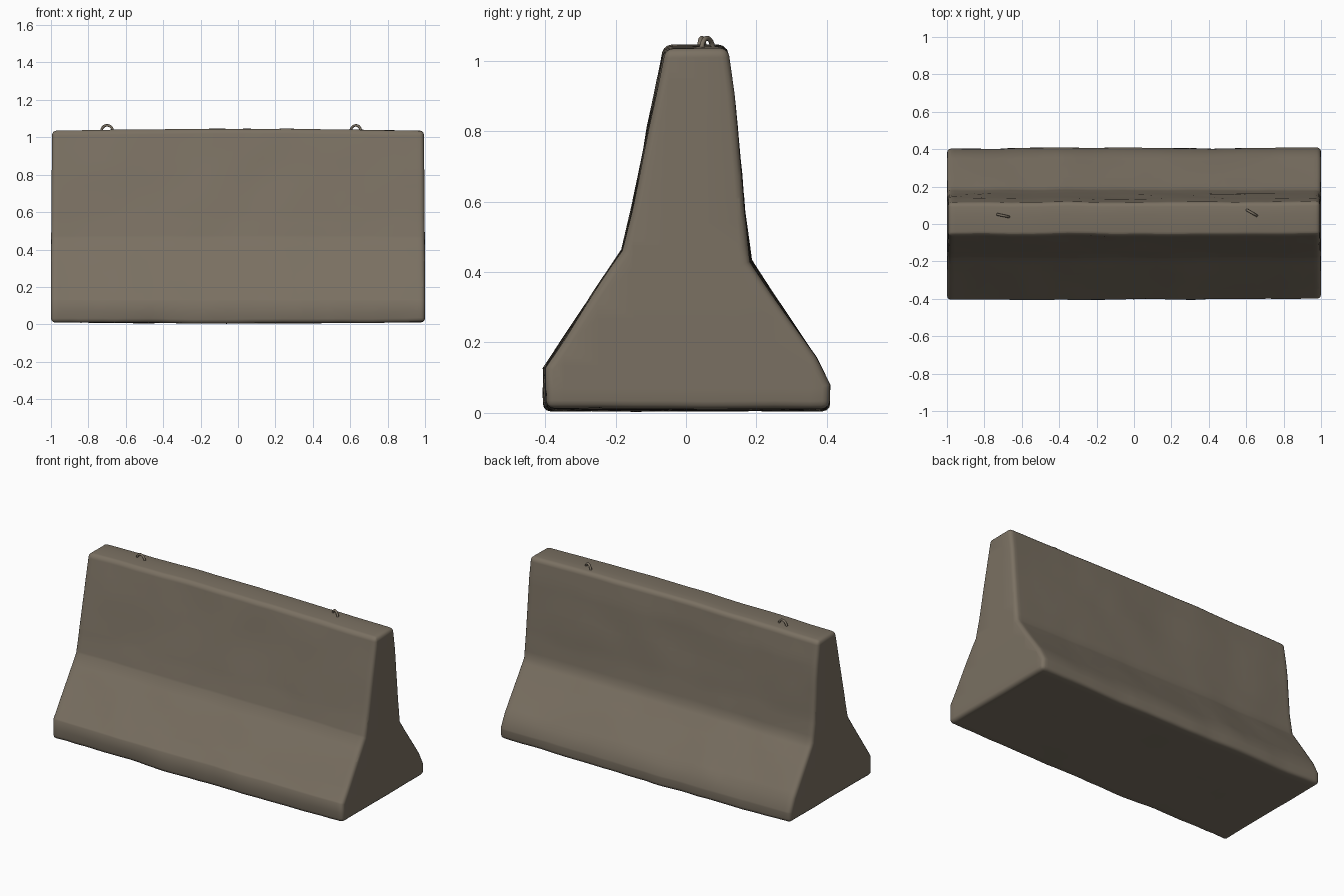
import bpy, bmesh, math
from mathutils import Vector, noise

cube = bpy.data.objects.get("Cube")
if cube:
    bpy.data.objects.remove(cube, do_unlink=True)


def material(name, rgb):
    mat = bpy.data.materials.new(name)
    mat.use_nodes = True
    mat.diffuse_color = (*rgb, 1)
    bsdf = next(n for n in mat.node_tree.nodes if n.type == 'BSDF_PRINCIPLED')
    bsdf.inputs["Base Color"].default_value = (*rgb, 1)
    bsdf.inputs["Roughness"].default_value = 0.9
    return mat


concrete = material("weathered concrete", (0.195, 0.163, 0.122))


def add_object(name, bm):
    bmesh.ops.recalc_face_normals(bm, faces=bm.faces)
    mesh = bpy.data.meshes.new(name)
    bm.to_mesh(mesh)
    bm.free()
    mesh.materials.append(concrete)
    obj = bpy.data.objects.new(name, mesh)
    bpy.context.collection.objects.link(obj)
    return obj


def shade(obj):
    bpy.ops.object.select_all(action='DESELECT')
    obj.select_set(True)
    bpy.context.view_layer.objects.active = obj
    bpy.ops.object.shade_smooth_by_angle(angle=math.radians(50))


# Barrier body: cross-section (y, z) swept along the length
PROFILE = [(-0.40, 0.012), (-0.403, 0.13), (-0.18, 0.46), (-0.155, 0.57),
           (-0.06, 1.035), (0.115, 1.035), (0.135, 0.9), (0.165, 0.57),
           (0.185, 0.43), (0.365, 0.16), (0.405, 0.08), (0.405, 0.012)]
bm = bmesh.new()
end = bm.faces.new([bm.verts.new((-1, y, z)) for y, z in PROFILE])
swept = bmesh.ops.extrude_face_region(bm, geom=[end], use_keep_orig=True)
bmesh.ops.translate(bm, vec=(2, 0, 0),
                    verts=[g for g in swept["geom"] if isinstance(g, bmesh.types.BMVert)])
bmesh.ops.recalc_face_normals(bm, faces=bm.faces)

# Worn, rounded edges
sharp = [e for e in bm.edges if e.calc_face_angle(0) > math.radians(45)]
bmesh.ops.bevel(bm, geom=sharp, offset=0.022, segments=3, profile=0.5, affect='EDGES')


def slice_along(axis, start, step, count):
    for i in range(count):
        co, no = Vector(), Vector()
        co[axis], no[axis] = start + i * step, 1
        bmesh.ops.bisect_plane(bm, geom=bm.verts[:] + bm.edges[:] + bm.faces[:],
                               plane_co=co, plane_no=no, dist=1e-5)


slice_along(0, -0.96, 0.06, 33)
slice_along(2, 0.07, 0.067, 15)
slice_along(1, -0.35, 0.1, 8)

# Uneven cast surface with a slight crown along the top and belly below
for v in bm.verts:
    x, y, z = v.co
    crown = math.cos(x * math.pi / 2)
    low = max(0, 1 - z / 0.3)
    wobble = noise.noise_vector(v.co * 3.5) * 0.006
    chips = noise.noise_vector(v.co * 9) * (0.002 + 0.003 * low)
    v.co.y += wobble.y + chips.y
    v.co.z += (wobble.z + chips.z) * 0.5 + crown * (0.01 * z - 0.007 * low)
    v.co.x *= 1 - 0.008 * max(0, z - 0.3)
shade(add_object("barrier_body", bm))


# Lifting loops: bent bars standing in the top face
def lifting_loop(name, x, y, turn):
    curve = bpy.data.curves.new(name, 'CURVE')
    curve.dimensions = '3D'
    curve.bevel_depth = 0.007
    curve.bevel_resolution = 2
    curve.use_fill_caps = True
    spline = curve.splines.new('POLY')
    steps = 12
    spline.points.add(steps + 2)
    path = [(-0.031, -0.035)]
    for i in range(steps + 1):
        a = math.pi * (1 - i / steps)
        path.append((0.031 * math.cos(a), 0.031 * math.sin(a)))
    path.append((0.031, -0.035))
    for p, (u, h) in zip(spline.points, path):
        p.co = (u * math.cos(turn), u * math.sin(turn), h, 1)
    temp = bpy.data.objects.new(name + "_path", curve)
    bpy.context.collection.objects.link(temp)
    bpy.context.view_layer.update()
    bm = bmesh.new()
    bm.from_mesh(temp.evaluated_get(bpy.context.evaluated_depsgraph_get()).to_mesh())
    bpy.data.objects.remove(temp, do_unlink=True)
    for f in bm.faces:
        f.material_index = 0
    obj = add_object(name, bm)
    obj.location = (x, y, 1.033)
    shade(obj)


lifting_loop("right_lifting_loop", -0.70, 0.045, math.radians(-12))
lifting_loop("left_lifting_loop", 0.63, 0.06, math.radians(-30))
